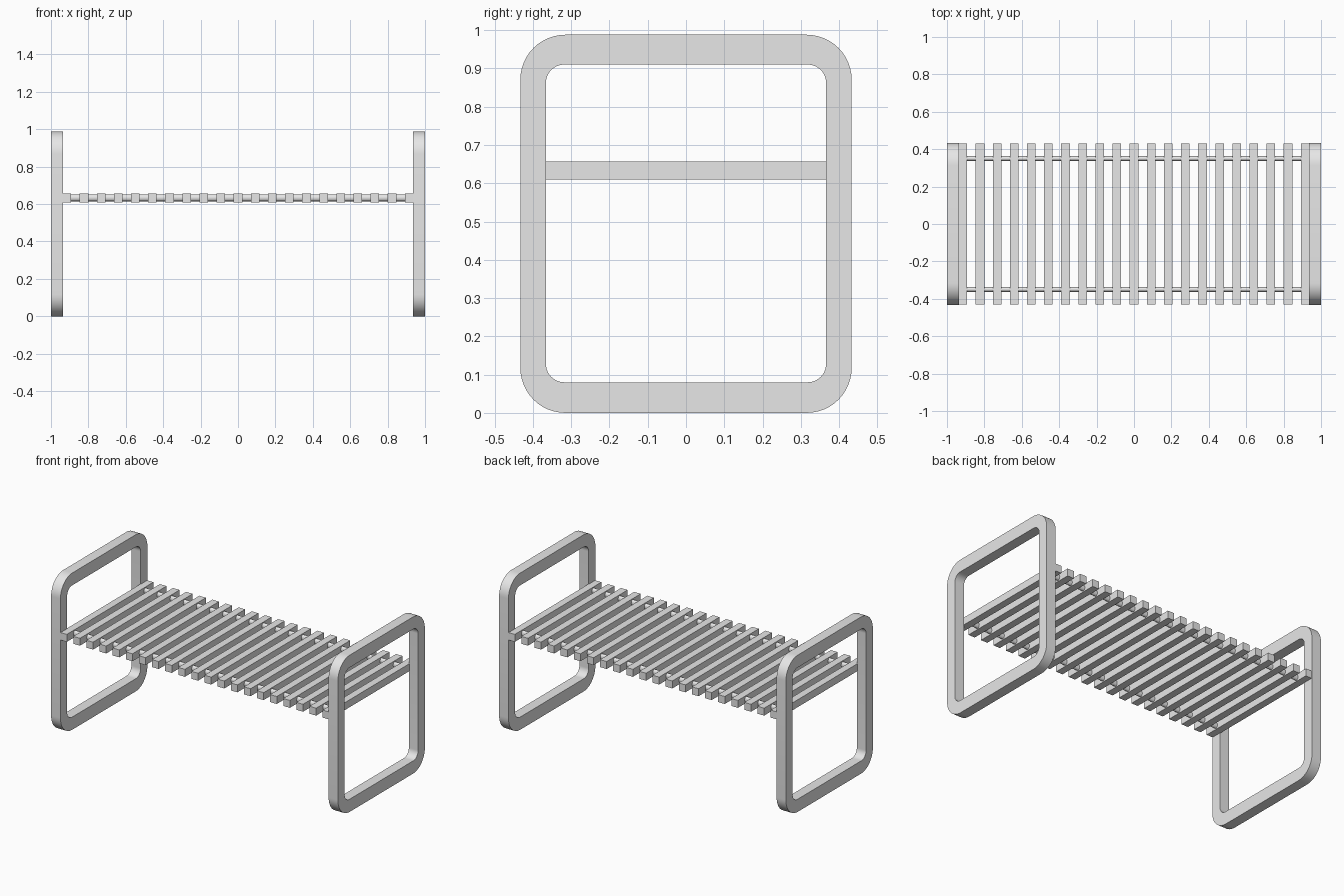
import bpy, bmesh, math

cube = bpy.data.objects.get("Cube")
if cube:
    bpy.data.objects.remove(cube, do_unlink=True)

grey = bpy.data.materials.new("light grey")
grey.use_nodes = True
grey.diffuse_color = (0.8, 0.8, 0.8, 1)
grey.node_tree.nodes["Principled BSDF"].inputs["Base Color"].default_value = (0.8, 0.8, 0.8, 1)

HALF_DEPTH, HEIGHT = 0.433, 0.988
FRAME_IN, FRAME_OUT = 0.935, 1.0
SLAT_Z, SLAT_H, SLAT_W, PITCH = 0.633, 0.047, 0.046, 0.0915


def add_object(name, bm, smooth=False):
    bmesh.ops.recalc_face_normals(bm, faces=bm.faces)
    mesh = bpy.data.meshes.new(name)
    bm.to_mesh(mesh)
    bm.free()
    mesh.materials.append(grey)
    obj = bpy.data.objects.new(name, mesh)
    bpy.context.collection.objects.link(obj)
    if smooth:
        bpy.ops.object.select_all(action='DESELECT')
        obj.select_set(True)
        bpy.context.view_layer.objects.active = obj
        bpy.ops.object.shade_smooth_by_angle(angle=math.radians(30))
    return obj


def rounded_rect(half_y, z0, z1, r, steps=12):
    """Counter-clockwise (y, z) outline with rounded corners."""
    corners = [(half_y - r, z1 - r), (r - half_y, z1 - r),
               (r - half_y, z0 + r), (half_y - r, z0 + r)]
    points = []
    for quarter, (y, z) in enumerate(corners):
        for i in range(steps + 1):
            a = math.pi / 2 * (quarter + i / steps)
            points.append((y + r * math.cos(a), z + r * math.sin(a)))
    return points


def side_frame(name, side):
    """Closed loop of rectangular section, serving as leg and armrest."""
    bm = bmesh.new()
    outer = rounded_rect(HALF_DEPTH, 0, HEIGHT, 0.118)
    inner = rounded_rect(0.366, 0.08, 0.91, 0.048)
    section = [(outer, FRAME_IN), (outer, FRAME_OUT), (inner, FRAME_OUT), (inner, FRAME_IN)]
    loops = [[bm.verts.new((side * x, y, z)) for y, z in path] for path, x in section]
    n = len(outer)
    for k in range(4):
        a, b = loops[k], loops[(k + 1) % 4]
        for i in range(n):
            j = (i + 1) % n
            bm.faces.new((a[i], a[j], b[j], b[i]))
    add_object(name, bm, smooth=True)


def slat(name, x):
    bm = bmesh.new()
    bmesh.ops.create_cube(bm, size=1)
    bmesh.ops.scale(bm, vec=(SLAT_W, 2 * HALF_DEPTH - 0.004, SLAT_H), verts=bm.verts)
    bmesh.ops.translate(bm, vec=(x, 0, SLAT_Z), verts=bm.verts)
    add_object(name, bm)


def cross_rod(name, y):
    bm = bmesh.new()
    bmesh.ops.create_cone(bm, cap_ends=True, segments=24, radius1=1, radius2=1, depth=1)
    for v in bm.verts:
        v.co = (v.co.z * 20 * PITCH, y + v.co.x * 0.0135, SLAT_Z + v.co.y * 0.018)
    add_object(name, bm, smooth=True)


# End frames
side_frame("left_frame", 1)
side_frame("right_frame", -1)

# Seat slats, the outermost resting against the frames
for i in range(21):
    slat(f"seat_slat_{i + 1}", (i - 10) * PITCH)

# Rods threaded through the slats
cross_rod("front_rod", -0.35)
cross_rod("back_rod", 0.35)
